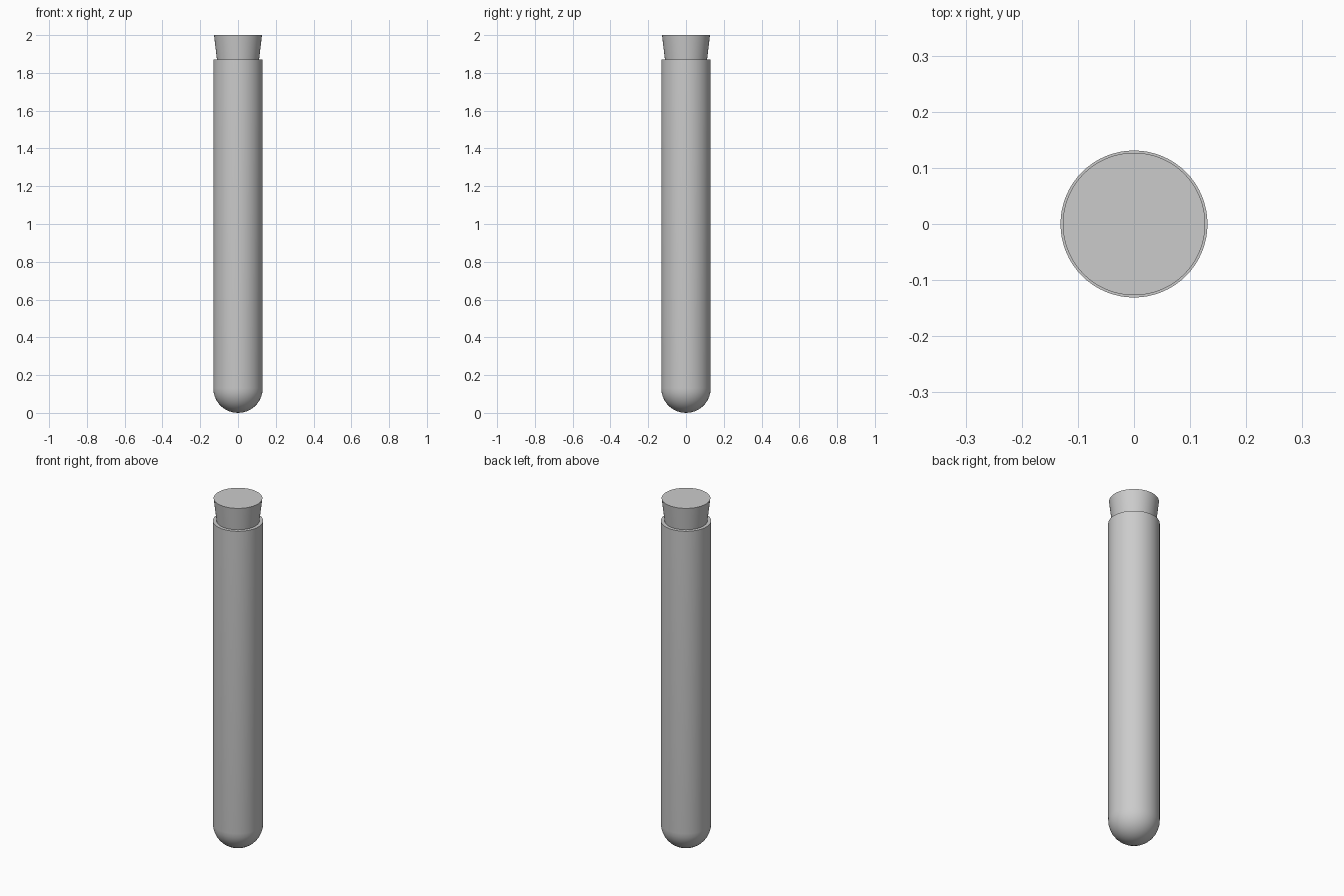
import bpy, bmesh, math

if "Cube" in bpy.data.objects:
    bpy.data.objects.remove(bpy.data.objects["Cube"])


def lathe(name, profile, steps=64):
    """Spin an (r, z) profile around the z axis."""
    bm = bmesh.new()
    verts = [bm.verts.new((r, 0, z)) for r, z in profile]
    edges = [bm.edges.new(pair) for pair in zip(verts, verts[1:])]
    bmesh.ops.spin(bm, geom=verts + edges, cent=(0, 0, 0), axis=(0, 0, 1),
                   angle=math.tau, steps=steps, use_duplicate=False)
    bmesh.ops.remove_doubles(bm, verts=bm.verts, dist=1e-5)
    bmesh.ops.recalc_face_normals(bm, faces=bm.faces)
    mesh = bpy.data.meshes.new(name)
    bm.to_mesh(mesh)
    bm.free()
    obj = bpy.data.objects.new(name, mesh)
    bpy.context.collection.objects.link(obj)
    bpy.ops.object.select_all(action='DESELECT')
    obj.select_set(True)
    bpy.context.view_layer.objects.active = obj
    bpy.ops.object.shade_smooth_by_angle(angle=math.radians(35))
    return obj


def dome(radius, centre, n=9):
    """Quarter circle from the bottom pole up to the side wall."""
    angles = [math.pi / 2 * i / n for i in range(n + 1)]
    return [(radius * math.sin(a), centre - radius * math.cos(a)) for a in angles]


# Hollow glass tube with a round bottom and open rim
R, INNER, TOP = 0.131, 0.112, 1.87
outer = dome(R, R)
inner = dome(INNER, R)
lathe("tube", outer + [(R, TOP), (INNER, TOP)] + inner[::-1])

# Tapered stopper pushed into the mouth of the tube
lathe("stopper", [(0, 1.74), (0.096, 1.74), (0.127, 2.0), (0, 2.0)])
